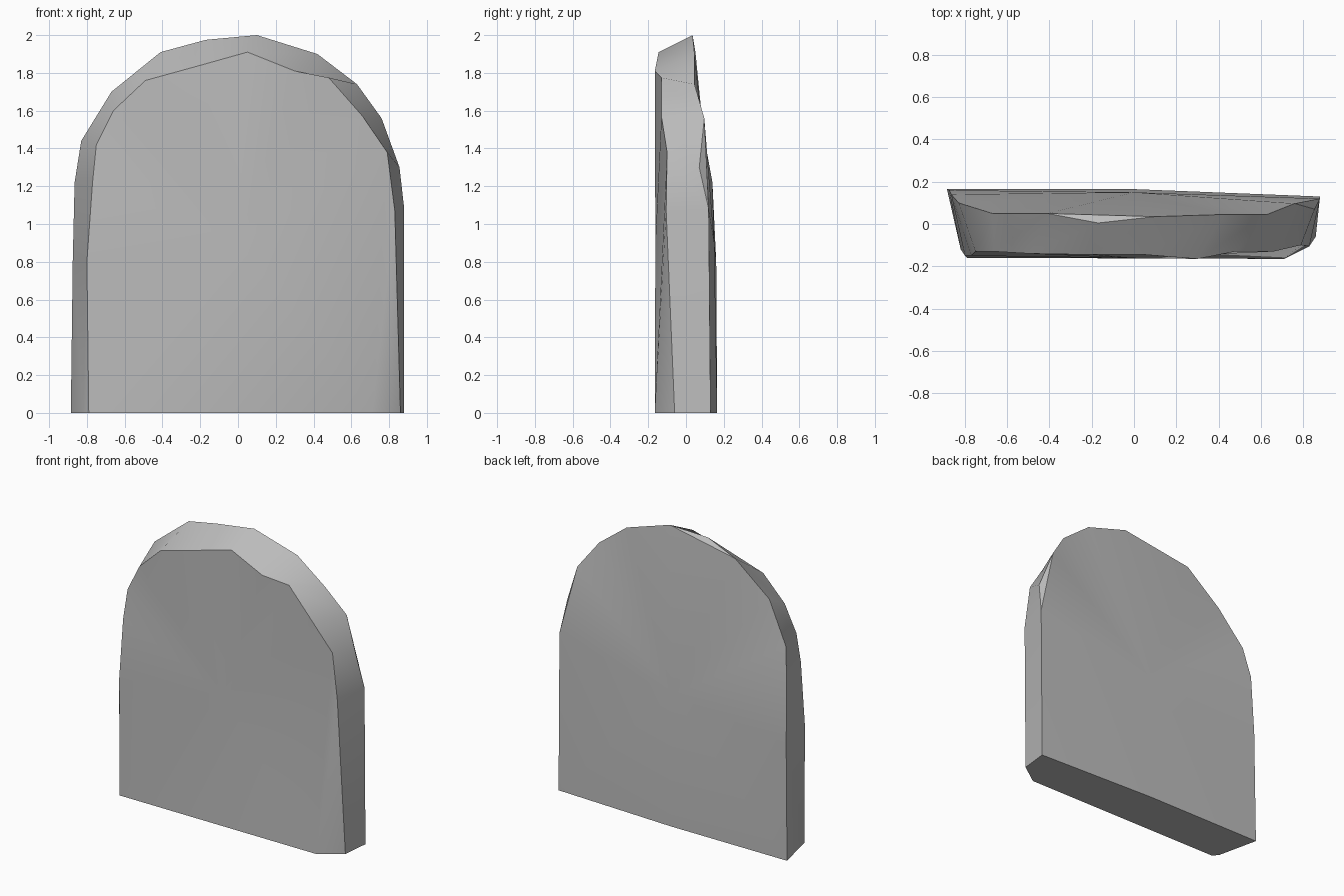
import bpy
import bmesh
import math

default_cube = bpy.data.objects.get("Cube")
if default_cube:
    bpy.data.objects.remove(default_cube, do_unlink=True)

# Rough-hewn outlines, running from the bottom at -x over the arch to +x
FRONT_OUTLINE = [
    (-.82, -.12, 0), (-.8, -.15, .8), (-.77, -.15, 1.22), (-.75, -.13, 1.42),
    (-.66, -.13, 1.6), (-.49, -.14, 1.76), (-.2, -.145, 1.84),
    (.05, -.145, 1.91), (.3, -.165, 1.81), (.48, -.13, 1.775),
    (.66, -.13, 1.57), (.79, -.1, 1.38), (.83, -.105, 1.07), (.86, -.06, 0),
]
BACK_OUTLINE = [
    (-.885, .165, 0), (-.875, .16, .8), (-.865, .14, 1.22), (-.83, .1, 1.44),
    (-.67, .05, 1.7), (-.41, .05, 1.91), (-.17, .005, 1.975),
    (.1, .035, 2), (.42, .045, 1.9), (.63, .045, 1.74),
    (.76, .097, 1.56), (.855, .07, 1.3), (.88, .12, 1.08), (.88, .13, 0),
]


def make_material(name, color):
    material = bpy.data.materials.new(name)
    material.use_nodes = True
    material.diffuse_color = color
    shader = next(n for n in material.node_tree.nodes if n.type == "BSDF_PRINCIPLED")
    shader.inputs["Base Color"].default_value = color
    shader.inputs["Roughness"].default_value = .9
    return material


def fan(bm, hub, rim):
    """Close a rim with triangles around a slightly raised middle point."""
    for start, end in zip(rim, rim[1:] + rim[:1]):
        bm.faces.new((hub, start, end))


def build_stone_slab():
    bm = bmesh.new()
    front = [bm.verts.new(p) for p in FRONT_OUTLINE]
    back = [bm.verts.new(p) for p in BACK_OUTLINE]

    # Thick worn edge running around the arch
    for i in range(len(front) - 1):
        bm.faces.new((front[i], front[i + 1], back[i + 1], back[i]))

    # Broad front face with chipped lower corners
    left_chip = bm.verts.new((-.79, -.16, 0))
    right_chip = bm.verts.new((.71, -.165, 0))
    bm.faces.new((front[0], front[1], left_chip))
    bm.faces.new((front[-3], front[-2], right_chip))
    bm.faces.new((front[-2], front[-1], right_chip))
    front_hub = bm.verts.new((0, -.162, .9))
    fan(bm, front_hub, [left_chip] + front[1:-2] + [right_chip])

    # Back face leaning forward, with two chips broken from its rim
    chips = [6, 11]
    for i in chips:
        bm.faces.new((back[i - 1], back[i], back[i + 1]))
    back_base = bm.verts.new((0, .165, 0))
    back_hub = bm.verts.new((0, .15, .9))
    rim = [v for i, v in enumerate(back) if i not in chips]
    fan(bm, back_hub, rim + [back_base])

    # Flat underside
    bm.faces.new([front[0], left_chip, right_chip, front[-1],
                  back[-1], back_base, back[0]])

    bmesh.ops.recalc_face_normals(bm, faces=bm.faces)
    mesh = bpy.data.meshes.new("stone_slab")
    bm.to_mesh(mesh)
    bm.free()
    slab = bpy.data.objects.new("stone_slab", mesh)
    bpy.context.collection.objects.link(slab)
    return slab


stone_slab = build_stone_slab()
stone_slab.data.materials.append(make_material("grey_stone", (.5, .5, .5, 1)))

# Soft shading across the faces, crisp along the broken edges
bpy.ops.object.select_all(action="DESELECT")
stone_slab.select_set(True)
bpy.context.view_layer.objects.active = stone_slab
bpy.ops.object.shade_smooth_by_angle(angle=math.radians(30))
